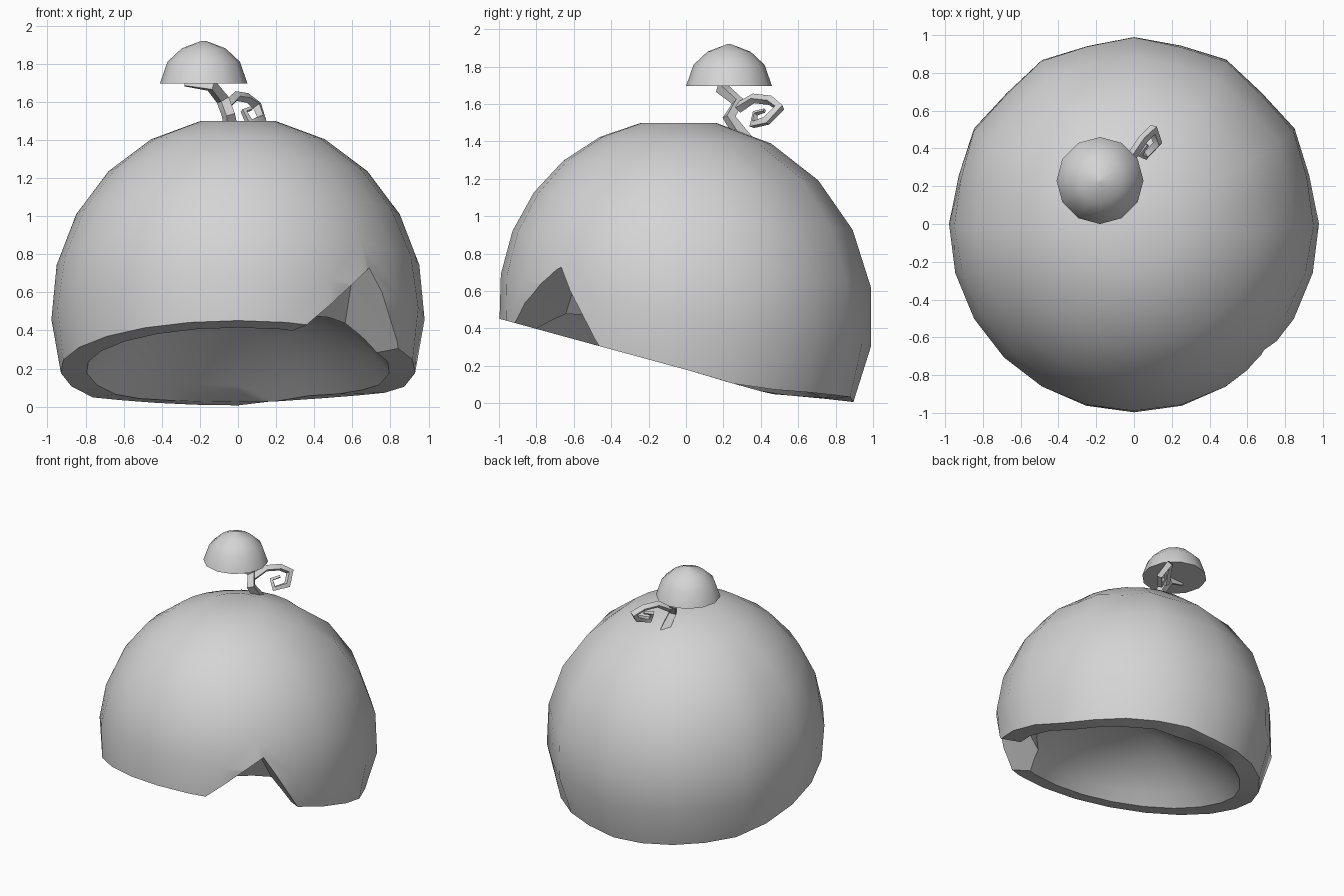
import bpy, bmesh
from math import sin, cos, radians
from mathutils import Vector

old = bpy.data.objects.get("Cube")
if old:
    bpy.data.objects.remove(old, do_unlink=True)

SHADE = (0.66, 0.66, 0.66, 1)
grey = bpy.data.materials.new("plain grey")
grey.use_nodes = True
grey.diffuse_color = SHADE
grey.node_tree.nodes["Principled BSDF"].inputs["Base Color"].default_value = SHADE


def add_object(name, bm):
    """Turn a bmesh into a grey object with outward normals."""
    bmesh.ops.recalc_face_normals(bm, faces=bm.faces)
    mesh = bpy.data.meshes.new(name)
    bm.to_mesh(mesh)
    bm.free()
    mesh.materials.append(grey)
    ob = bpy.data.objects.new(name, mesh)
    bpy.context.collection.objects.link(ob)
    return ob


def smooth(ob, angle=40):
    bpy.ops.object.select_all(action='DESELECT')
    ob.select_set(True)
    bpy.context.view_layer.objects.active = ob
    bpy.ops.object.shade_smooth_by_angle(angle=radians(angle))


def bridge(bm, a, b):
    for i in range(len(a)):
        j = (i + 1) % len(a)
        bm.faces.new((a[i], a[j], b[j], b[i]))


# Dome: tilted sphere with a slanted rim
CENTRE = Vector((0, 0, 0.5))
RIM = [(-1.1, 0.48), (-0.48, 0.31), (0, 0.18), (0.2, 0.12), (0.45, 0.05), (0.7, 0.03), (0.91, 0.005),
       (1.1, 0.0)]


def rim_height(x, y):
    z = RIM[-1][1]
    for (y0, z0), (y1, z1) in zip(RIM, RIM[1:]):
        if y0 <= y <= y1:
            z = z0 + (z1 - z0) * (y - y0) / (y1 - y0)
    # slight lift on the rear left
    if x > 0.2 and y > 0.3:
        z += 0.025
    return z


def on_sphere(az, phi, r):
    z = 1.02 * r * cos(phi)
    x = 0.98 * r * sin(phi) * cos(az)
    y = r * sin(phi) * sin(az) - 0.04 * z
    return CENTRE + Vector((x, y, z))


def rim_angle(az, r):
    lo, hi = radians(60), radians(150)
    for _ in range(30):
        mid = (lo + hi) / 2
        p = on_sphere(az, mid, r)
        if p.z > rim_height(p.x, p.y):
            lo = mid
        else:
            hi = mid
    return lo


STEPS = 6


def bulge(degrees, ring):
    """Facet the middle of the back half more coarsely than the front."""
    if degrees >= 180 or degrees % 90 == 0 or ring < 2 or ring == STEPS:
        return 1.0
    return 1.01 if degrees % 30 == 0 else 0.985


degrees = list(range(0, 360, 15))
bm = bmesh.new()
first = radians(11.5)
columns = []
for d in degrees:
    az = radians(d)
    end = rim_angle(az, 1)
    columns.append([bm.verts.new(on_sphere(az, first + (end - first) * k / STEPS, bulge(d, k)))
                    for k in range(STEPS + 1)])
outer = list(zip(*columns))
bm.faces.new(outer[0])
for a, b in zip(outer, outer[1:]):
    bridge(bm, a, b)

# Shallow bowl-shaped hollow underneath
APEX = Vector((0, -0.1, 0.62))
columns = []
for d in degrees:
    az = radians(d)
    lip = on_sphere(az, rim_angle(az, 0.87), 0.87)
    power = 2.3 - 0.8 * sin(az)
    column = []
    for h in (1, 0.9, 0.78, 0.6, 0.4, 0.2):
        p = APEX.lerp(lip, h)
        p.z = lip.z + (APEX.z - lip.z) * (1 - h ** power)
        column.append(bm.verts.new(p))
    columns.append(column)
inner = list(zip(*columns))
for a, b in zip(inner, inner[1:]):
    bridge(bm, a, b)
top = bm.verts.new(APEX)
for i, v in enumerate(inner[-1]):
    bm.faces.new((v, inner[-1][(i + 1) % len(degrees)], top))
bridge(bm, outer[-1], inner[0])
dome = add_object("dome", bm)

# Triangular notch in the front left of the rim, with a sloping back
tip = Vector((0.69, -0.67, 0.73))
low_a = Vector((0.38, -0.92, 0.44))
low_b = Vector((0.85, -0.48, 0.32))
root = Vector((0.6, -0.58, 0.68))
corners = [tip, low_a + (low_a - tip) * 0.5, low_b + (low_b - tip) * 0.5]
bm = bmesh.new()
points = [root, Vector((0.2, -0.68, 0.36)), Vector((0.55, -0.33, 0.36))]
points += [root.lerp(c, 3) for c in corners]
bmesh.ops.convex_hull(bm, input=[bm.verts.new(p) for p in points])
cutter = add_object("notch_cutter", bm)
cutter.hide_render = True
mod = dome.modifiers.new("notch", 'BOOLEAN')
mod.operation = 'DIFFERENCE'
mod.solver = 'EXACT'
mod.object = cutter
bpy.ops.object.select_all(action='DESELECT')
dome.select_set(True)
bpy.context.view_layer.objects.active = dome
bpy.ops.object.modifier_apply(modifier=mod.name)
bpy.data.objects.remove(cutter, do_unlink=True)
smooth(dome)

# Small cap with a flat underside
bm = bmesh.new()
rings = [[bm.verts.new((-0.18 + r * cos(radians(a)), 0.23 + r * sin(radians(a)), z))
          for a in range(0, 360, 30)]
         for r, z in [(0.23, 1.695), (0.19, 1.81), (0.115, 1.88), (0.01, 1.92)]]
for a, b in zip(rings, rings[1:]):
    bridge(bm, a, b)
bm.faces.new(rings[0])
bm.faces.new(rings[-1])
smooth(add_object("cap", bm))


# Crooked stem and curled tendril as angular tubes
def tube(name, points, depth):
    curve = bpy.data.curves.new(name, 'CURVE')
    curve.dimensions = '3D'
    curve.bevel_depth = depth
    curve.bevel_resolution = 0
    curve.use_fill_caps = True
    spline = curve.splines.new('POLY')
    spline.points.add(len(points) - 1)
    for p, (x, y, z, r) in zip(spline.points, points):
        p.co = (x, y, z, 1)
        p.radius = r
    temp = bpy.data.objects.new(name + "_path", curve)
    bpy.context.collection.objects.link(temp)
    bpy.context.view_layer.update()
    mesh = bpy.data.meshes.new_from_object(
        temp.evaluated_get(bpy.context.evaluated_depsgraph_get()))
    bpy.data.objects.remove(temp, do_unlink=True)
    bm = bmesh.new()
    bm.from_mesh(mesh)
    bpy.data.meshes.remove(mesh)
    smooth(add_object(name, bm), 50)


tube("stem", [(-0.03, 0.32, 1.40, 1.3), (-0.05, 0.23, 1.53, 1.1), (-0.08, 0.28, 1.61, 1.1),
              (-0.14, 0.19, 1.685, 1.1), (-0.28, 0.2, 1.692, 0.4)], 0.033)
tube("tendril", [(-0.06, 0.28, 1.58, 1), (-0.01, 0.36, 1.63, 0.9), (0.05, 0.45, 1.62, 0.9),
                 (0.1, 0.5, 1.58, 1), (0.125, 0.43, 1.51, 0.9), (0.06, 0.36, 1.49, 0.8),
                 (0.03, 0.37, 1.55, 0.6), (0.07, 0.42, 1.565, 0.4)], 0.029)
